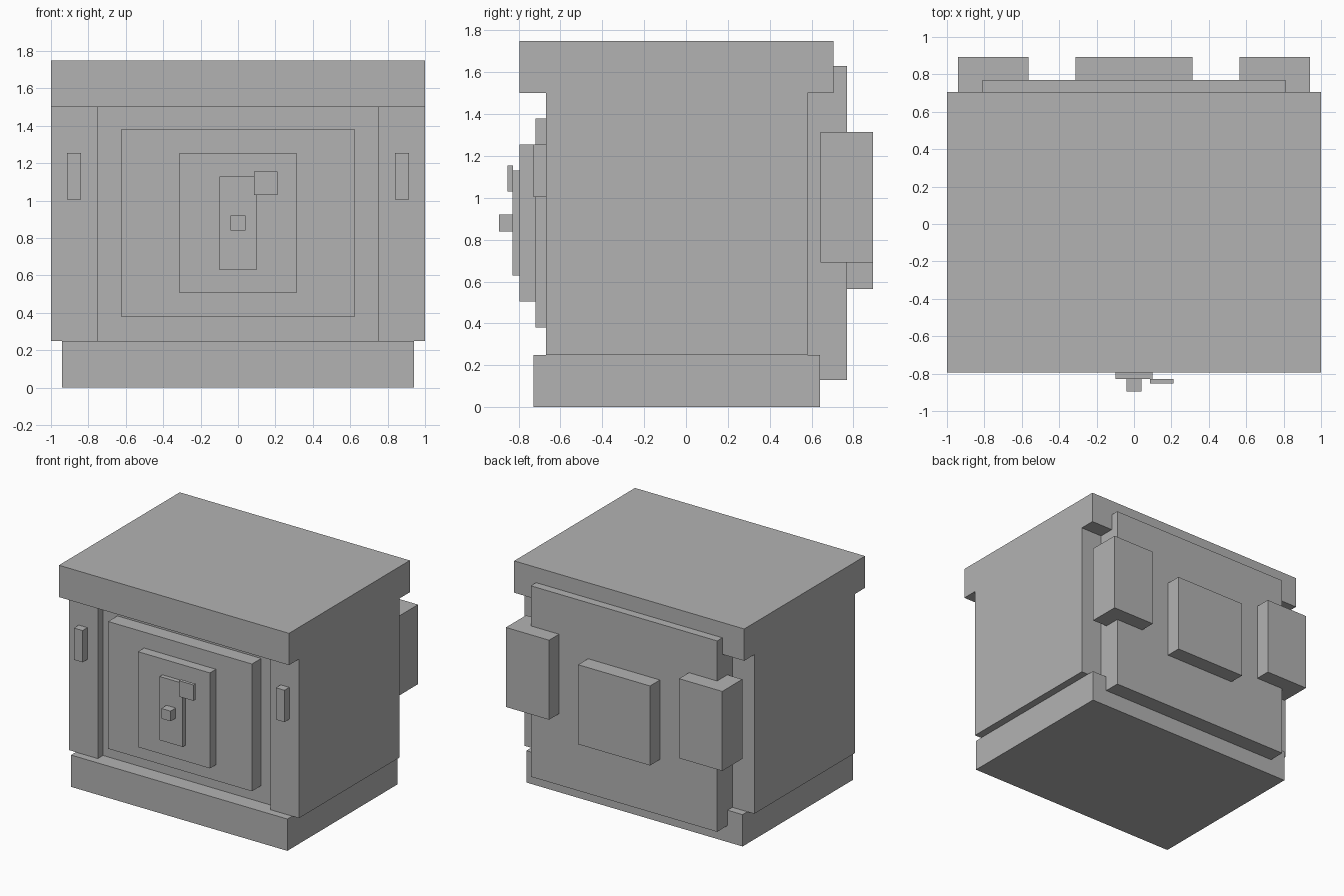
import bpy

cube = bpy.data.objects.get("Cube")
if cube:
    bpy.data.objects.remove(cube, do_unlink=True)

# Single flat grey
grey = bpy.data.materials.new("plain grey")
grey.use_nodes = True
colour = (0.45, 0.45, 0.45, 1.0)
grey.diffuse_color = colour
grey.node_tree.nodes["Principled BSDF"].inputs["Base Color"].default_value = colour


def box(name, x, y, z):
    """Box from its (min, max) range on each axis."""
    bpy.ops.mesh.primitive_cube_add(size=1)
    ob = bpy.context.object
    ob.name = ob.data.name = name
    ob.location = [(a + b) / 2 for a, b in (x, y, z)]
    ob.scale = [b - a for a, b in (x, y, z)]
    bpy.ops.object.transform_apply(location=True, rotation=False, scale=True)
    ob.data.materials.append(grey)
    return ob


def pair(name, x, y, z):
    """Left (+x) box and its mirror image on the right."""
    box("left_" + name, x, y, z)
    box("right_" + name, (-x[1], -x[0]), y, z)


# Cabinet: plinth, recessed core, side walls and overhanging top
box("base_plinth", (-0.94, 0.94), (-0.73, 0.64), (0, 0.25))
box("cabinet_core", (-0.75, 0.75), (-0.605, 0.58), (0.25, 1.5))
pair("side_wall", (0.75, 1.0), (-0.67, 0.58), (0.25, 1.5))
box("top_slab", (-1, 1), (-0.795, 0.705), (1.5, 1.75))

# Stepped door with lock plate, knob and latch
box("door", (-0.625, 0.625), (-0.72, -0.605), (0.38, 1.38))
box("door_panel", (-0.3125, 0.3125), (-0.795, -0.72), (0.505, 1.255))
box("lock_plate", (-0.1, 0.1), (-0.83, -0.795), (0.63, 1.13))
box("knob", (-0.04, 0.04), (-0.895, -0.83), (0.84, 0.92))
box("latch", (0.085, 0.21), (-0.853, -0.828), (1.03, 1.155))

# Small blocks on the front of the side walls
pair("front_tab", (0.84, 0.915), (-0.73, -0.67), (1.005, 1.255))

# Back panel and its three blocks
box("back_panel", (-0.81, 0.81), (0.58, 0.77), (0.13, 1.63))
box("back_centre_block", (-0.3125, 0.3125), (0.77, 0.893), (0.565, 1.19))
pair("back_block", (0.565, 0.94), (0.643, 0.893), (0.69, 1.315))
